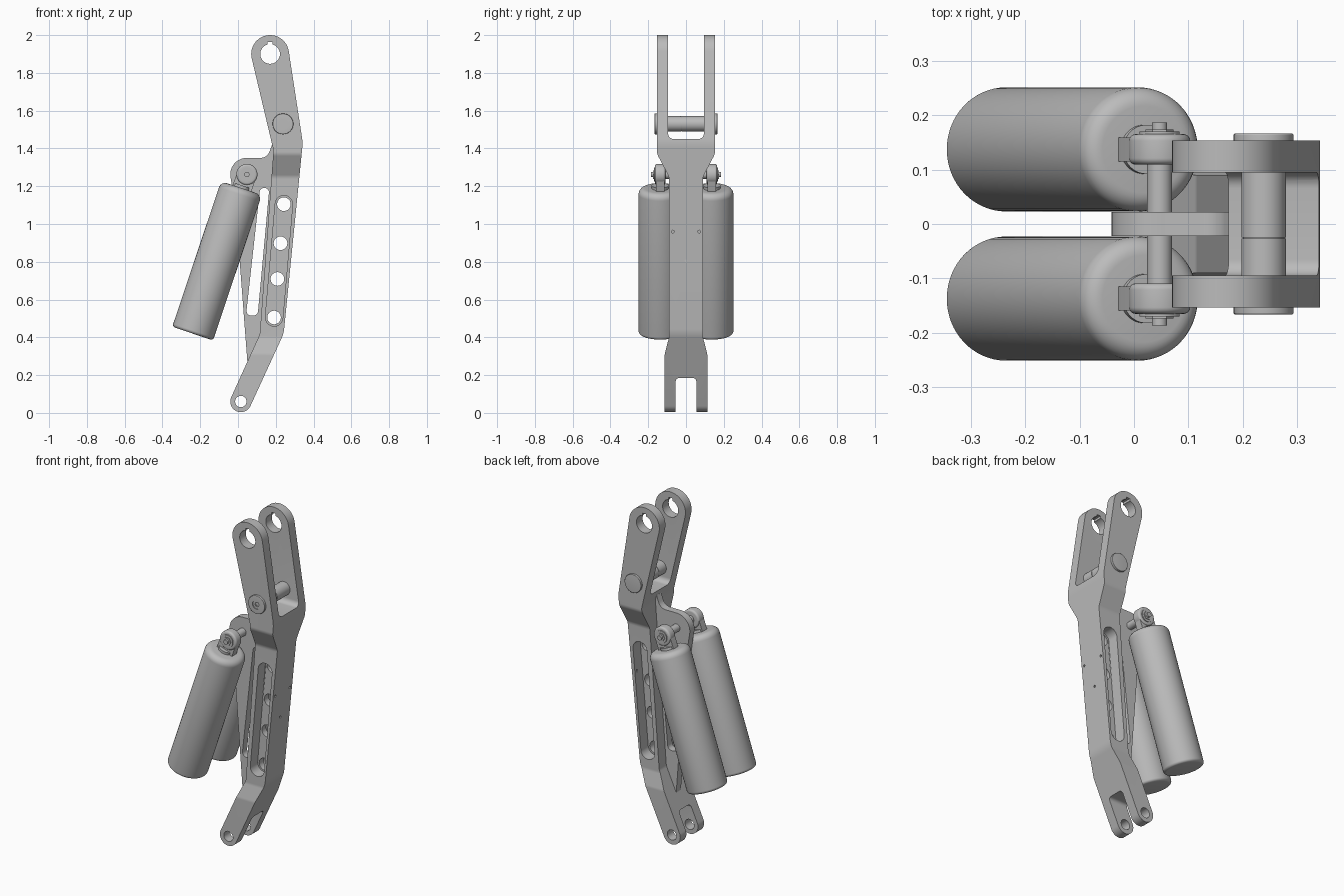
import bpy, bmesh, math
from mathutils import Vector, Matrix

if "Cube" in bpy.data.objects:
    bpy.data.objects.remove(bpy.data.objects["Cube"], do_unlink=True)

GREY = (0.5, 0.5, 0.5, 1)
metal = bpy.data.materials.new("plain grey metal")
metal.use_nodes = True
metal.diffuse_color = GREY
metal.node_tree.nodes["Principled BSDF"].inputs["Base Color"].default_value = GREY


def finish(name, bm):
    bmesh.ops.recalc_face_normals(bm, faces=bm.faces)
    mesh = bpy.data.meshes.new(name)
    bm.to_mesh(mesh)
    bm.free()
    mesh.materials.append(metal)
    ob = bpy.data.objects.new(name, mesh)
    bpy.context.collection.objects.link(ob)
    return ob


def arc(cx, cz, r, start, end, n=28):
    angles = [math.radians(start + (end - start) * i / n) for i in range(n + 1)]
    return [(cx + r * math.cos(a), cz + r * math.sin(a), 0) for a in angles]


def rounded(points, n=8):
    """Round each (u, v, radius) corner of a closed outline."""
    out = []
    for i, (u, v, r) in enumerate(points):
        p = Vector((u, v))
        if r == 0:
            out.append(p)
            continue
        a = (Vector(points[i - 1][:2]) - p).normalized()
        b = (Vector(points[(i + 1) % len(points)][:2]) - p).normalized()
        half = a.angle(b) / 2
        centre = p + (a + b).normalized() * r / math.sin(half)
        s = p + a * r / math.tan(half) - centre
        e = p + b * r / math.tan(half) - centre
        sweep = s.angle_signed(e)
        for k in range(n + 1):
            out.append(centre + Matrix.Rotation(-sweep * k / n, 2) @ s)
    return out


def prism(name, points, lo, hi, axis="y"):
    bm = bmesh.new()
    place = (lambda p: (p[0], lo, p[1])) if axis == "y" else (lambda p: (lo, p[0], p[1]))
    face = bm.faces.new([bm.verts.new(place(p)) for p in rounded(points)])
    grown = bmesh.ops.extrude_face_region(bm, geom=[face])["geom"]
    shift = Vector((0, hi - lo, 0)) if axis == "y" else Vector((hi - lo, 0, 0))
    bmesh.ops.translate(bm, vec=shift, verts=[g for g in grown if isinstance(g, bmesh.types.BMVert)])
    return finish(name, bm)


def rod(name, p0, p1, r, bevels=(0, 0), sides=48):
    """Round bar from p0 to p1 with rounded rims of the given sizes."""
    p0, p1 = Vector(p0), Vector(p1)
    length = (p1 - p0).length
    profile = [(0, 0)]
    for z, b, t0 in ((0, bevels[0], -90), (length, bevels[1], 0)):
        if b == 0:
            profile.append((r, z))
            continue
        cz = b if z == 0 else z - b
        profile += [(u, v) for u, v, _ in arc(r - b, cz, b, t0, t0 + 90, 6)]
    profile.append((0, length))
    bm = bmesh.new()
    verts = [bm.verts.new((u, 0, v)) for u, v in profile]
    edges = [bm.edges.new(pair) for pair in zip(verts, verts[1:])]
    bmesh.ops.spin(bm, geom=verts + edges, axis=(0, 0, 1), cent=(0, 0, 0),
                   angle=math.tau, steps=sides)
    bmesh.ops.remove_doubles(bm, verts=bm.verts, dist=0.00005)
    turn = (p1 - p0).to_track_quat("Z", "Y").to_matrix().to_4x4()
    bmesh.ops.transform(bm, matrix=Matrix.Translation(p0) @ turn, verts=bm.verts)
    return finish(name, bm)


def cross_rod(name, centre, y0, y1, r, bevels=(0, 0), sides=48):
    x, z = centre
    return rod(name, (x, y0, z), (x, y1, z), r, bevels, sides)


def slot(name, a, b, r, y0, y1):
    tilt = math.degrees(math.atan2(b[1] - a[1], b[0] - a[0]))
    pts = arc(*b, r, tilt - 90, tilt + 90) + arc(*a, r, tilt + 90, tilt + 270)
    return prism(name, pts, y0, y1)


def combine(ob, tool, operation="DIFFERENCE"):
    tool.hide_render = True
    mod = ob.modifiers.new("cut", "BOOLEAN")
    mod.operation, mod.object, mod.solver = operation, tool, "EXACT"
    bpy.context.view_layer.objects.active = ob
    bpy.ops.object.modifier_apply(modifier=mod.name)
    bpy.data.objects.remove(tool, do_unlink=True)


TOP, FOOT, EYE, PIN = (0.17, 1.9), (0.015, 0.06), (0.047, 1.262), (0.238, 1.53)

# Main arm: bent outline crossed with a forked width outline
side = arc(*TOP, 0.1, 8, 193) + [(0.188, 1.39, 0.08), (0.115, 0.415, 0.05)]
side += arc(*FOOT, 0.056, 156, 335) + [(0.242, 0.42, 0.15), (0.343, 1.43, 0.2)]
half = [(0.055, 0.185, 0.02), (0.055, -0.05, 0), (0.113, -0.05, 0), (0.113, 0.31, 0.06),
        (0.09, 0.4, 0.06), (0.09, 1.25, 0.05), (0.153, 1.37, 0.05), (0.153, 2.05, 0),
        (0.095, 2.05, 0), (0.095, 1.45, 0.03)]
width = half + [(-y, z, r) for y, z, r in reversed(half)]
arm = prism("main_arm", side, -0.2, 0.2)
combine(arm, prism("width_cutter", width, -0.5, 0.6, "x"), "INTERSECT")

# Side pockets and the holes through their web
HIGH, LOW = (0.243, 1.105), (0.191, 0.505)
for s in (-1, 1):
    y0, y1 = sorted((s * 0.02, s * 0.13))
    combine(arm, slot("pocket_cutter", LOW, HIGH, 0.046, y0, y1))
for t in (0, 0.345, 0.66, 1):
    spot = [h + (l - h) * t for h, l in zip(HIGH, LOW)]
    combine(arm, cross_rod("web_cutter", spot, -0.1, 0.1, 0.036))

# Fork bores, keyway and small drillings in the rear face
combine(arm, cross_rod("top_bore_cutter", TOP, -0.3, 0.3, 0.052))
combine(arm, cross_rod("foot_bore_cutter", FOOT, -0.3, 0.3, 0.03))
key = [(0.157, 1.92, 0), (0.183, 1.92, 0), (0.183, 1.964, 0), (0.157, 1.964, 0)]
combine(arm, prism("keyway_cutter", key, -0.3, 0.3))
for y, z in ((-0.07, 0.96), (0.07, 0.96), (0, 0.805)):
    combine(arm, rod("drill_cutter", (0.275, y, z), (0.4, y, z), 0.007, sides=16))

# Thin centre bracket with a long tapering window
plate = arc(0.047, 1.262, 0.088, 88, 185)
plate += [(-0.012, 1.08, 0.2), (0.05, 0.265, 0), (0.13, 0.4, 0), (0.2, 1.1, 0),
          (0.23, 1.43, 0), (0.18, 1.42, 0), (0.155, 1.35, 0.05)]
bracket = prism("centre_bracket", plate, -0.022, 0.022)
window = [(0.042, 0.515, 0.026), (0.104, 0.515, 0.026), (0.166, 1.19, 0.022), (0.117, 1.19, 0.02)]
combine(bracket, prism("window_cutter", window, -0.1, 0.1))

# Cross pin in the upper fork, with end caps
cross_rod("cross_pin_long", PIN, -0.025, 0.12, 0.041)
cross_rod("cross_pin_short", PIN, -0.12, -0.027, 0.041)
cross_rod("cross_pin_core", PIN, -0.03, -0.02, 0.038)
cross_rod("rear_pin_cap", PIN, 0.14, 0.166, 0.055, (0, 0.003))
cap = cross_rod("front_pin_cap", PIN, -0.166, -0.14, 0.055, (0.003, 0))
combine(cap, cross_rod("recess_cutter", PIN, -0.2, -0.16, 0.026))
combine(cap, cross_rod("socket_cutter", PIN, -0.2, -0.15, 0.014, sides=6))

# Shaft through the bracket that carries both cylinders
cross_rod("carrier_shaft", EYE, -0.118, 0.118, 0.023)

# Twin cylinders with rod ends and bolts
for s, label in ((-1, "front"), (1, "rear")):
    y = s * 0.137
    rod(label + "_cylinder", (-0.24, y, 0.42), (0.018, y, 1.19), 0.114, (0.016, 0.034), 64)
    rod(label + "_collar", (0.01, y, 1.165), (0.023, y, 1.204), 0.045)
    end = slot(label + "_rod_end", (0.018, 1.18), EYE, 0.052, y - 0.022, y + 0.022)
    cross_rod(label + "_eye_ring", EYE, y - 0.028, y + 0.028, 0.056, (0.012, 0.012))
    for tag, inner, outer, r, sides in (("washer", 0.15, 0.17, 0.037, 48),
                                        ("nut", 0.16, 0.174, 0.026, 6),
                                        ("bolt", 0.16, 0.186, 0.014, 24)):
        y0, y1 = sorted((s * inner, s * outer))
        cross_rod(label + "_" + tag, EYE, y0, y1, r, sides=sides)

# Smooth shading with crisp edges
for ob in bpy.context.scene.objects:
    ob.select_set(ob.type == "MESH" and metal.name in ob.data.materials)
bpy.context.view_layer.objects.active = arm
bpy.ops.object.shade_smooth_by_angle(angle=math.radians(30))
